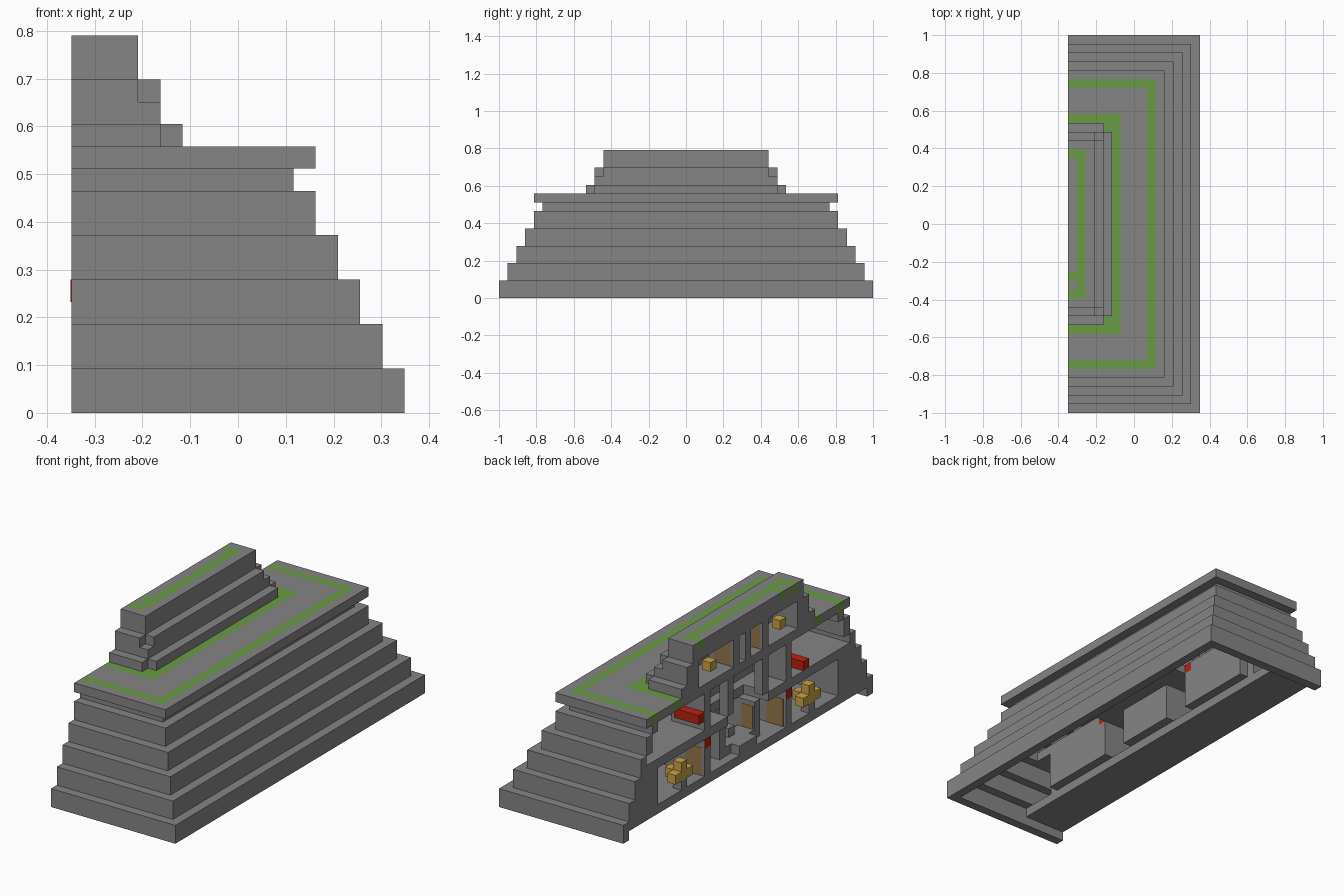
import bpy
import bmesh
from mathutils import Vector

cube = bpy.data.objects.get("Cube")
if cube:
    bpy.data.objects.remove(cube, do_unlink=True)

U = 2 / 43       # one block
LENGTH = 43      # blocks from the back end to the front end
DEPTH = 15       # blocks from the cut side to the outer side


def material(name, rgb):
    mat = bpy.data.materials.new(name)
    mat.use_nodes = True
    colour = (*rgb, 1)
    mat.diffuse_color = colour
    mat.node_tree.nodes["Principled BSDF"].inputs["Base Color"].default_value = colour
    return mat


STONE = material("grey stone", (0.235, 0.235, 0.235))
GRASS = material("green moss", (0.145, 0.33, 0.06))
GOLD = material("gold", (0.58, 0.36, 0.065))
WOOD = material("brown wood", (0.3, 0.18, 0.07))
RED = material("red cloth", (0.5, 0.015, 0.006))


def position(a, b, c):
    return Vector(((a - DEPTH / 2) * U, (LENGTH / 2 - b) * U, c * U))


def part(name, mat, *boxes, mirror=False):
    """One object from boxes (a0, a1, b0, b1, c0, c1) in blocks:
    a inward from the cut side, b from the back end, c upward."""
    bm = bmesh.new()
    boxes = list(boxes)
    if mirror:
        boxes += [(a0, a1, LENGTH - b1, LENGTH - b0, c0, c1)
                  for a0, a1, b0, b1, c0, c1 in boxes]
    for a0, a1, b0, b1, c0, c1 in boxes:
        for v in bmesh.ops.create_cube(bm, size=1)["verts"]:
            v.co = position(a1 if v.co.x > 0 else a0,
                            b0 if v.co.y > 0 else b1,
                            c1 if v.co.z > 0 else c0)
    mesh = bpy.data.meshes.new(name)
    bm.to_mesh(mesh)
    bm.free()
    mesh.materials.append(mat)
    obj = bpy.data.objects.new(name, mesh)
    bpy.context.collection.objects.link(obj)
    return obj


def paint_moss(obj, top, has_moss):
    """Cut a slab into blocks and colour the mossy ones in its top layer."""
    mesh = obj.data
    mesh.materials.append(GRASS)
    bm = bmesh.new()
    bm.from_mesh(mesh)
    cuts = [(position(a, 0, 0), (1, 0, 0)) for a in range(1, 11)]
    cuts += [(position(0, b, 0), (0, 1, 0)) for b in range(5, 39)]
    cuts.append((position(0, 0, top - 1), (0, 0, 1)))
    for point, normal in cuts:
        bmesh.ops.bisect_plane(bm, geom=bm.verts[:] + bm.edges[:] + bm.faces[:],
                               plane_co=point, plane_no=normal, dist=1e-5)
    bm.normal_update()
    for f in bm.faces:
        inside = f.calc_center_median() - f.normal * U / 2
        a = int(inside.x / U + DEPTH / 2)
        b = int(LENGTH / 2 - inside.y / U)
        if inside.z > (top - 1) * U and has_moss(a, b):
            f.material_index = 1
    bm.to_mesh(mesh)
    bm.free()


def on_ring(a, b, ring_a, ring_b):
    end = min(b, LENGTH - 1 - b)
    return (a == ring_a and end >= ring_b) or (a < ring_a and end == ring_b)


def ring(outer_a, outer_b, c0, c1):
    """Three one-block walls: two ends and the outer side."""
    far = LENGTH - outer_b
    return [(0, outer_a, outer_b, outer_b + 1, c0, c1),
            (0, outer_a, far - 1, far, c0, c1),
            (outer_a - 1, outer_a, outer_b + 1, far - 1, c0, c1)]


# Stepped outer shell
for i in range(5):
    part(f"tier_{i + 1}", STONE, *ring(DEPTH - i, i, 2 * i, 2 * i + 2))

# Terrace slab with moss bands, and its recessed support
part("terrace_support", STONE, *ring(10, 5, 10, 11))
terrace = part("terrace_slab", STONE, (0, 11, 4, 39, 11, 12))
paint_moss(terrace, 12, lambda a, b: on_ring(a, b, 9, 5) or on_ring(a, b, 5, 9)
           or (a == 4 and b in (10, 32)))

# Upper house: stepped walls around an open room, then the mossy roof
part("upper_base", STONE, (0, 4, 10, 13, 12, 13), (4, 5, 11, 21.5, 12, 13),
     (3, 4, 13, 21.5, 12, 13), mirror=True)
part("upper_walls", STONE, (0, 4, 11, 13, 13, 14), (0, 3, 11, 13, 14, 15),
     (3, 4, 12, 21.5, 14, 15), (3, 4, 13, 21.5, 13, 14), mirror=True)
roof = part("upper_roof", STONE, (0, 3, 12, 31, 15, 17))
paint_moss(roof, 17, lambda a, b: on_ring(a, b, 1, 13) or (a == 0 and b == 27))

# Floors and the solid ends of the cut side; the middle floor has a well
part("lower_floor", STONE, (0, 5, 1, 42, 1, 2))
part("middle_floor", STONE, (0, 6, 4, 14, 6, 7), (0, 5, 14, 15, 6, 7),
     (0, 10, 15, 18, 6, 7), (3, 10, 18, 21.5, 6, 7), mirror=True)
part("end_fill", STONE, (0, 1, 2, 6, 2, 4), (0, 1, 3, 6, 4, 6),
     (0, 5, 5, 6, 2, 6), mirror=True)

# Lower rooms: back walls, partitions, doors, red accents
D = 0.04
part("lower_back_wall", STONE, (5, 6, 6, 14, 2, 6), (5, 6, 18, 21.5, 2, 6),
     mirror=True)
part("lower_partition", STONE, (0, 6, 14, 15, 2, 6), (1, 5, 18, 19, 2, 6),
     mirror=True)
part("red_plate", RED, (-D, D, 14, 15, 5, 6), mirror=True)
part("red_block", RED, (5, 6, 14, 15, 6, 7), mirror=True)
part("lower_door", WOOD, (0.3, 2.3, 14 - D, 15 + D, 2, 5), mirror=True)
part("centre_door", WOOD, (1.2, 2.6, 24 - D, 25 + D, 2, 5.5))

# Central steps
part("centre_steps", STONE, (0, 3, 20, 23, 2, 3), (1, 3, 19, 24, 2, 3),
     (2, 3, 21, 22, 3, 4))

# Middle room: partitions, pillars, back wall and red couches
part("middle_partition", STONE, (0, 4, 14, 15, 7, 11), (0, 1, 18, 19, 7, 11),
     mirror=True)
part("middle_back_wall", STONE, (4, 5, 15, 28, 7, 11))
part("back_couch", RED, (0, 3, 13, 14, 8, 9))
part("front_couch", RED, (0, 3, 31, 32, 7, 8))

# Upper room: partitions, doors, centre pillar
part("upper_partition", STONE, (0, 3, 19, 20, 12, 15), (0, 3, 24, 25, 12, 15))
part("upper_pillar", STONE, (0, 1, 21, 22, 12, 15))
part("upper_door", WOOD, (0.3, 2.3, 19 - D, 20 + D, 12, 14.8),
     (0.3, 2.3, 24 - D, 25 + D, 12, 14.8))

# Gold ornaments
part("ornament_stand", STONE, (0, 1, 10, 11, 2, 3), mirror=True)
part("lower_ornament", GOLD, (0, 1, 9, 12, 3, 4), (0, 1, 10, 11, 4, 5),
     (1, 2, 10, 11, 3, 4), mirror=True)
part("upper_ornament", GOLD, (0, 1, 15, 16, 13, 14), mirror=True)
